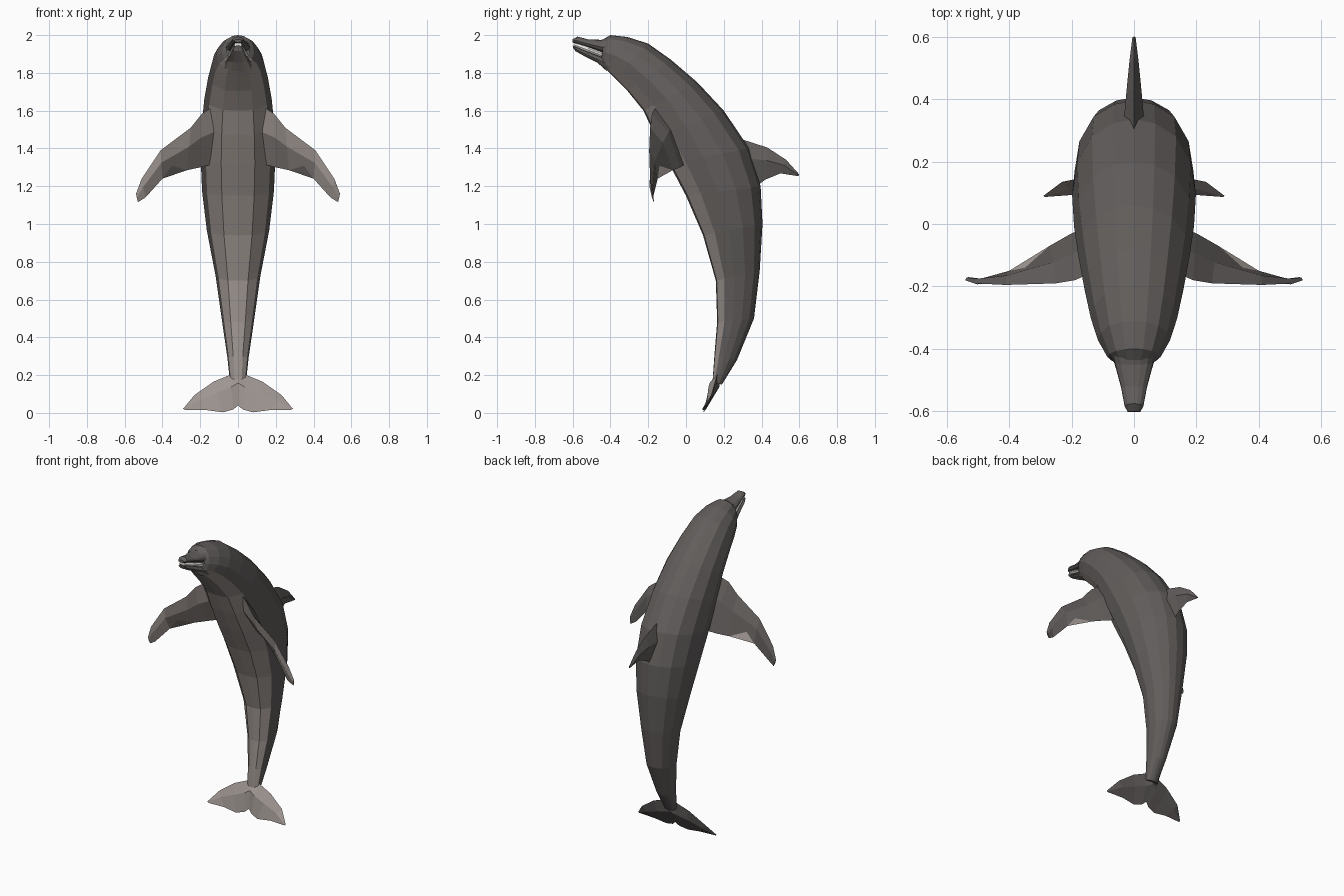
import bpy, bmesh
from mathutils import Vector

cube = bpy.data.objects.get("Cube")
if cube:
    bpy.data.objects.remove(cube)


def make_material(name, colour):
    mat = bpy.data.materials.new(name)
    mat.use_nodes = True
    mat.diffuse_color = (*colour, 1)
    mat.node_tree.nodes["Principled BSDF"].inputs["Base Color"].default_value = (*colour, 1)
    return mat


DARK = make_material("dark grey skin", (0.12, 0.11, 0.106))
PALE = make_material("pale grey belly", (0.34, 0.30, 0.28))
WHITE = make_material("white teeth", (0.8, 0.79, 0.75))


def skin_rings(bm, rings):
    """Join closed rings of equal length with quads, cap both ends; return the side faces by column."""
    rows = [[bm.verts.new(p) for p in ring] for ring in rings]
    count = len(rows[0])
    columns = {}
    for low, high in zip(rows, rows[1:]):
        for i in range(count):
            j = (i + 1) % count
            face = bm.faces.new((low[i], low[j], high[j], high[i]))
            columns.setdefault(i, []).append(face)
    bm.faces.new(rows[0])
    bm.faces.new(rows[-1])
    return columns


def finish(bm, name, materials, rule=None):
    bmesh.ops.recalc_face_normals(bm, faces=bm.faces)
    bm.normal_update()
    if rule:
        for face in bm.faces:
            face.material_index = rule(face)
    mesh = bpy.data.meshes.new(name)
    bm.to_mesh(mesh)
    bm.free()
    for mat in materials:
        mesh.materials.append(mat)
    obj = bpy.data.objects.new(name, mesh)
    bpy.context.collection.objects.link(obj)
    return obj


# Half cross-section: (share of half width, share of the way from belly to back)
BODY_SECTION = [(0, 0), (0.45, 0.02), (0.86, 0.2), (1, 0.43),
                (0.92, 0.67), (0.68, 0.87), (0.34, 0.97), (0, 1)]


def loft(name, stations, materials, pale_columns=0):
    """Each station: back y, back z, belly y, belly z, half width."""
    mirrored = [(-s, t) for s, t in BODY_SECTION[-2:0:-1]]
    section = BODY_SECTION + mirrored
    rings = []
    for by, bz, ly, lz, w in stations:
        rings.append([(s * w, ly + t * (by - ly), lz + t * (bz - lz)) for s, t in section])
    bm = bmesh.new()
    columns = skin_rings(bm, rings)
    last = len(section) - 1
    for k in range(pale_columns):
        for face in columns[k] + columns[last - k]:
            face.material_index = 1
    return finish(bm, name, materials)


def add_blade(bm, stations, axis, side=1):
    """Each station: leading point, trailing point, half thickness."""
    axis = Vector(axis).normalized()
    rings = []
    for lead, trail, thick in stations:
        a, c = Vector(lead), Vector(trail)
        middle = a.lerp(c, 0.4)
        ring = [a, middle + axis * thick, c, middle - axis * thick]
        rings.append([(p.x * side, p.y, p.z) for p in ring])
    skin_rings(bm, rings)


def front_is_pale(face):
    return 1 if face.normal.y < -0.1 else 0


# Body from tail stock to forehead
loft("body", [
    (0.19, 0.15, 0.14, 0.16, 0.042),
    (0.27, 0.28, 0.15, 0.3, 0.056),
    (0.36, 0.5, 0.165, 0.48, 0.085),
    (0.39, 0.75, 0.158, 0.7, 0.118),
    (0.405, 1.0, 0.09, 0.94, 0.165),
    (0.395, 1.2, 0.0, 1.15, 0.19),
    (0.335, 1.4, -0.09, 1.32, 0.198),
    (0.2, 1.6, -0.165, 1.47, 0.192),
    (0.06, 1.75, -0.225, 1.6, 0.178),
    (-0.08, 1.87, -0.31, 1.705, 0.158),
    (-0.2, 1.955, -0.38, 1.775, 0.138),
    (-0.31, 1.99, -0.42, 1.815, 0.115),
    (-0.4, 2.0, -0.445, 1.84, 0.085),
    (-0.435, 1.98, -0.45, 1.855, 0.062),
], [DARK, PALE], 2)

# Beak: upper jaw, lower jaw and the teeth between them
loft("upper_jaw", [
    (-0.38, 1.99, -0.36, 1.885, 0.08),
    (-0.45, 1.975, -0.44, 1.907, 0.062),
    (-0.52, 1.978, -0.52, 1.936, 0.042),
    (-0.575, 1.992, -0.59, 1.957, 0.03),
    (-0.6, 1.978, -0.602, 1.962, 0.02),
], [DARK])
loft("lower_jaw", [
    (-0.36, 1.87, -0.42, 1.81, 0.08),
    (-0.45, 1.888, -0.47, 1.855, 0.058),
    (-0.52, 1.913, -0.535, 1.887, 0.04),
    (-0.58, 1.938, -0.585, 1.915, 0.029),
    (-0.6, 1.945, -0.598, 1.932, 0.02),
], [DARK, PALE], 2)
loft("teeth", [
    (-0.4, 1.9, -0.4, 1.87, 0.068),
    (-0.45, 1.915, -0.45, 1.88, 0.054),
    (-0.52, 1.942, -0.52, 1.906, 0.037),
    (-0.59, 1.963, -0.59, 1.936, 0.02),
], [WHITE])

# Dorsal fin
bm = bmesh.new()
add_blade(bm, [
    ((0, 0.29, 1.45), (0, 0.36, 1.19), 0.034),
    ((0, 0.43, 1.405), (0, 0.42, 1.235), 0.024),
    ((0, 0.53, 1.34), (0, 0.5, 1.268), 0.015),
    ((0, 0.6, 1.262), (0, 0.595, 1.253), 0.005),
], (1, 0, 0))
finish(bm, "dorsal_fin", [DARK])

# Pectoral fins
PECTORAL = [
    ((0.12, -0.15, 1.63), (0.12, 0.0, 1.32), 0.035),
    ((0.19, -0.18, 1.585), (0.2, -0.03, 1.3), 0.03),
    ((0.25, -0.19, 1.51), (0.27, -0.07, 1.285), 0.022),
    ((0.41, -0.195, 1.39), (0.4, -0.15, 1.24), 0.014),
    ((0.51, -0.19, 1.24), (0.49, -0.175, 1.14), 0.01),
    ((0.54, -0.18, 1.16), (0.53, -0.17, 1.115), 0.005),
]
for name, side in (("left_pectoral_fin", 1), ("right_pectoral_fin", -1)):
    bm = bmesh.new()
    add_blade(bm, PECTORAL, (0, 0.9, 0.45), side)
    finish(bm, name, [DARK, PALE], front_is_pale)

# Tail flukes
FLUKE = [
    ((0, 0.175, 0.22), (0, 0.115, 0.04), 0.028),
    ((0.045, 0.165, 0.2), (0.025, 0.105, 0.018), 0.024),
    ((0.13, 0.155, 0.165), (0.08, 0.092, 0.003), 0.015),
    ((0.23, 0.135, 0.095), (0.17, 0.095, 0.015), 0.009),
    ((0.29, 0.09, 0.022), (0.28, 0.088, 0.016), 0.003),
]
for name, side in (("left_fluke", 1), ("right_fluke", -1)):
    bm = bmesh.new()
    add_blade(bm, FLUKE, (0, 0.92, -0.38), side)
    finish(bm, name, [DARK, PALE], front_is_pale)
